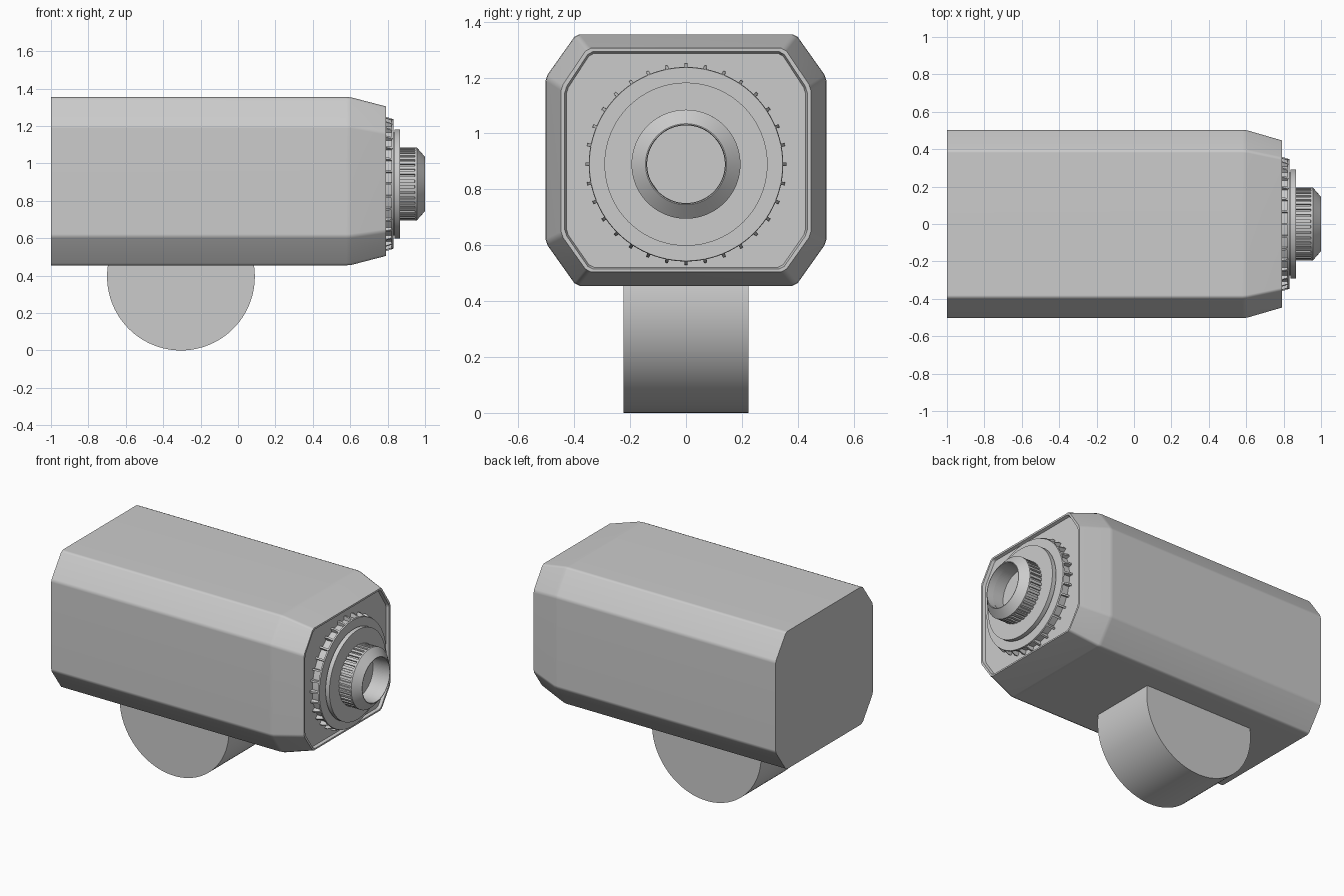
import bpy, bmesh, math
from mathutils import Vector

if "Cube" in bpy.data.objects:
    bpy.data.objects.remove(bpy.data.objects["Cube"])

grey = bpy.data.materials.new("plain grey")
grey.diffuse_color = (0.6, 0.6, 0.6, 1)
grey.use_nodes = True
grey.node_tree.nodes["Principled BSDF"].inputs["Base Color"].default_value = grey.diffuse_color
LENS_Z = 0.89


def loft(name, sections, weighted=False):
    """Skin a list of (x, [(y, z), ...]) sections and cap both ends."""
    bm = bmesh.new()
    rings = [[bm.verts.new((x, y, z)) for y, z in loop] for x, loop in sections]
    n = len(rings[0])
    for a, b in zip(rings, rings[1:]):
        for i in range(n):
            j = (i + 1) % n
            bm.faces.new((a[i], a[j], b[j], b[i]))
    bm.faces.new(rings[0][::-1])
    bm.faces.new(rings[-1])
    bmesh.ops.recalc_face_normals(bm, faces=bm.faces)
    me = bpy.data.meshes.new(name)
    bm.to_mesh(me)
    bm.free()
    me.materials.append(grey)
    ob = bpy.data.objects.new(name, me)
    bpy.context.collection.objects.link(ob)
    bpy.ops.object.select_all(action='DESELECT')
    ob.select_set(True)
    bpy.context.view_layer.objects.active = ob
    bpy.ops.object.shade_smooth_by_angle(angle=math.radians(30))
    if weighted:
        mod = ob.modifiers.new("weighted normals", 'WEIGHTED_NORMAL')
        mod.keep_sharp = True
    return ob


def octagon(hy, z0, z1, cy, c0, c1, soft=0.012):
    """Chamfered rectangle whose eight corners are slightly eased."""
    pts = [Vector(p) for p in ((hy, c0), (hy, c1), (cy, z1), (-cy, z1),
                               (-hy, c1), (-hy, c0), (-cy, z0), (cy, z0))]
    out = []
    for i, p in enumerate(pts):
        for q in (pts[i - 1], pts[(i + 1) % 8]):
            out.append(tuple(p + (q - p).normalized() * soft))
    return out


def circle(r, n=96):
    return [(r * math.cos(2 * math.pi * i / n),
             LENS_Z + r * math.sin(2 * math.pi * i / n)) for i in range(n)]


def ribbed(root, tip, count, rib=0.35):
    """Circle with raised ribs; a rib is centred straight up."""
    pts = []
    step = 2 * math.pi / count
    for k in range(count):
        for f, r in ((-rib / 2, root), (-rib / 2 + .02, tip), (rib / 2 - .02, tip),
                     (rib / 2, root), (0.5, root)):
            a = math.pi / 2 + (k + f) * step
            pts.append((r * math.cos(a), LENS_Z + r * math.sin(a)))
    return pts


def turned(name, profile, n=96):
    return loft(name, [(x, circle(r, n)) for x, r in profile])


# Housing with tapered front, thin lip and recessed front panel
full = octagon(0.503, 0.455, 1.355, 0.393, 0.61, 1.20)
nose = octagon(0.447, 0.505, 1.305, 0.353, 0.637, 1.165)
ease = [(a[0] * .96 + b[0] * .04, a[1] * .96 + b[1] * .04) for a, b in zip(full, nose)]
loft("housing", [
    (-1.0, full),
    (0.58, full),
    (0.605, ease),
    (0.79, nose),
    (0.79, octagon(0.434, 0.515, 1.293, 0.345, 0.643, 1.158)),
    (0.772, octagon(0.428, 0.521, 1.287, 0.341, 0.646, 1.154)),
], weighted=True)

# Round foot under the housing
bpy.ops.mesh.primitive_cylinder_add(vertices=96, radius=0.395, depth=0.446,
                                    location=(-0.305, 0, 0.395),
                                    rotation=(math.pi / 2, 0, 0))
foot = bpy.context.object
foot.name = "round_foot"
foot.data.materials.append(grey)
bpy.ops.object.shade_smooth_by_angle(angle=math.radians(30))

# Outer ring with 32 tapering ribs, closed by a thin front flange
loft("outer_ribbed_ring", [(0.765, ribbed(0.335, 0.360, 32, 0.2)),
                           (0.79, ribbed(0.335, 0.360, 32, 0.2)),
                           (0.829, ribbed(0.335, 0.347, 32, 0.2))])
turned("outer_ring_flange", [(0.82, 0.335), (0.822, 0.348), (0.831, 0.346)])

# Flat disc and its short neck
turned("lens_neck", [(0.825, 0.275), (0.845, 0.275)])
turned("lens_disc", [(0.838, 0.292), (0.866, 0.292)])

# Ribbed barrel
loft("barrel_grip", [(0.86, ribbed(0.185, 0.195, 40, 0.6)),
                     (0.948, ribbed(0.185, 0.195, 40, 0.6))])

# Conical lens rim with a hollow bore
turned("lens_rim", [(0.945, 0.190), (0.946, 0.195), (0.956, 0.195),
                    (1.0, 0.145), (1.0, 0.141), (0.955, 0.139)])
rim = bpy.data.objects["lens_rim"]

# Deepen the bore through rim and barrel
bpy.ops.mesh.primitive_cylinder_add(vertices=96, radius=0.139, depth=0.3,
                                    location=(1.03, 0, LENS_Z),
                                    rotation=(0, math.pi / 2, 0))
cutter = bpy.context.object
cutter.name = "bore_cutter"
cutter.data.materials.append(grey)
cutter.hide_render = True
cutter.display_type = 'WIRE'
for ob in (rim, bpy.data.objects["barrel_grip"]):
    mod = ob.modifiers.new("bore", 'BOOLEAN')
    mod.operation = 'DIFFERENCE'
    mod.solver = 'EXACT'
    mod.object = cutter
